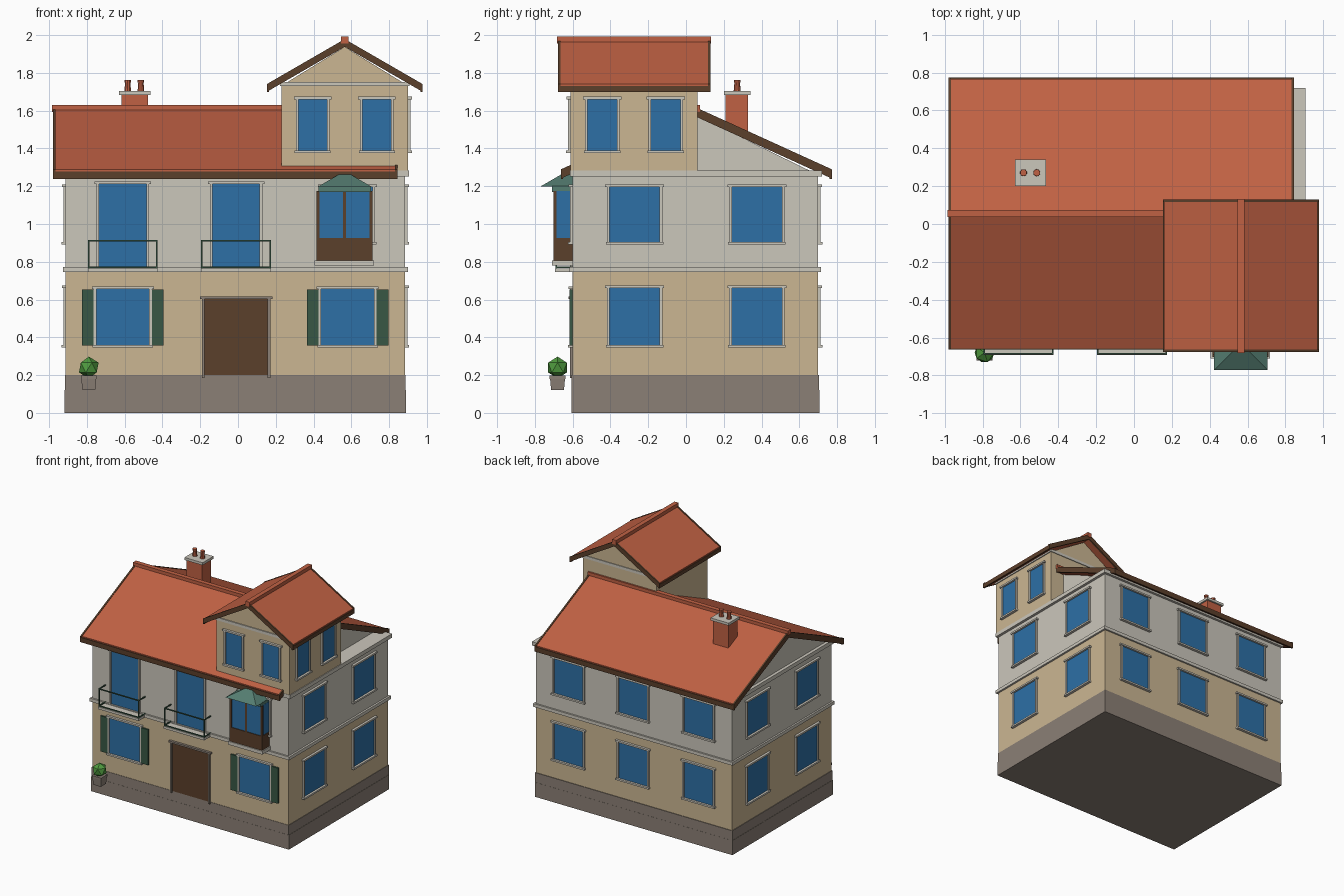
import bpy, bmesh
from math import pi
from mathutils import Vector

if "Cube" in bpy.data.objects:
    bpy.data.objects.remove(bpy.data.objects["Cube"])


def material(name, r, g, b):
    m = bpy.data.materials.new(name)
    m.use_nodes = True
    m.diffuse_color = (r, g, b, 1)
    m.node_tree.nodes["Principled BSDF"].inputs["Base Color"].default_value = (r, g, b, 1)
    return m


TAN = material("tan_plaster", .60, .47, .29)
PALE = material("pale_plaster", .60, .57, .50)
STONE = material("stone", .26, .215, .18)
GLASS = material("blue_glass", .026, .16, .38)
WOOD = material("brown_wood", .105, .05, .024)
TILE = material("roof_tile", .53, .12, .057)
GREEN = material("dark_green_paint", .04, .097, .06)
LEAF = material("leaf_green", .08, .33, .05)
COPPER = material("weathered_copper", .09, .205, .165)


def finish(name, bm, mats):
    bmesh.ops.recalc_face_normals(bm, faces=bm.faces)
    me = bpy.data.meshes.new(name)
    bm.to_mesh(me)
    bm.free()
    for m in mats:
        me.materials.append(m)
    ob = bpy.data.objects.new(name, me)
    bpy.context.collection.objects.link(ob)
    return ob


def add_box(bm, x, y, z, slot=0):
    verts = bmesh.ops.create_cube(bm, size=1)["verts"]
    for v in verts:
        v.co = Vector([(r[0] + r[1]) / 2 + c * (r[1] - r[0]) for r, c in zip((x, y, z), v.co)])
    for f in {f for v in verts for f in v.link_faces}:
        f.material_index = slot


def box(name, x, y, z, mat):
    bm = bmesh.new()
    add_box(bm, x, y, z)
    return finish(name, bm, [mat])


def prism(name, profile, axis, lo, hi, mat):
    """Extrude a profile of (side, height) points along x or y."""
    bm = bmesh.new()
    put = (lambda s, z: (lo, s, z)) if axis == "x" else (lambda s, z: (s, lo, z))
    face = bm.faces.new([bm.verts.new(put(*p)) for p in profile])
    ext = bmesh.ops.extrude_face_region(bm, geom=[face])["geom"]
    move = (hi - lo, 0, 0) if axis == "x" else (0, hi - lo, 0)
    bmesh.ops.translate(bm, vec=move, verts=[g for g in ext if isinstance(g, bmesh.types.BMVert)])
    return finish(name, bm, [mat])


def cone(name, r1, r2, x, y, z, sides, mat, turn=0):
    bm = bmesh.new()
    bmesh.ops.create_cone(bm, cap_ends=True, segments=sides, radius1=r1, radius2=r2, depth=z[1] - z[0])
    ob = finish(name, bm, [mat])
    ob.location = (x, y, (z[0] + z[1]) / 2)
    ob.rotation_euler.z = turn
    return ob


# Window: pane, frame, lintel and sill, standing off a wall facing the given side
def window(name, side, wall, centre, width, z0, z1, sill=True, frame=PALE, pane=GLASS, t=.014):
    bm = bmesh.new()
    h = width / 2
    parts = [((-h, h), .004, (z0, z1), 1),
             ((-h - t, -h), .013, (z0 - t, z1 + t), 0),
             ((h, h + t), .013, (z0 - t, z1 + t), 0),
             ((-h - t - .01, h + t + .01), .02, (z1, z1 + t), 0)]
    if sill:
        parts.append(((-h - t - .006, h + t + .006), .022, (z0 - t, z0), 0))
    out = -1 if side in ("front", "west") else 1
    for u, depth, z, slot in parts:
        across = (centre + u[0], centre + u[1])
        away = sorted((wall - out * .01, wall + out * depth))
        if side in ("front", "back"):
            add_box(bm, across, away, z, slot)
        else:
            add_box(bm, away, across, z, slot)
    return finish(name, bm, [frame, pane])


# Gabled roof: tiled slopes, rake boards at both ends, eave boards and ridge cap
def roof(name, axis, mid, half, top, eave, thick, lo, hi):
    def chevron(h, lift, t):
        drop = (top - eave) * h / half
        return [(mid - h, top - drop + lift), (mid, top + lift), (mid + h, top - drop + lift),
                (mid + h, top - drop - t), (mid, top - t), (mid - h, top - drop - t)]

    prism(name + "_tiles", chevron(half - .006, 0, thick), axis, lo + .01, hi - .01, TILE)
    for tag, a in (("start", lo), ("end", hi - .013)):
        prism(name + "_rake_board_" + tag, chevron(half, .004, thick + .003), axis, a, a + .013, WOOD)
    for tag, s in (("a", -1), ("b", 1)):
        side = sorted((mid + s * half, mid + s * (half - .012)))
        run = (lo, hi)
        x, y = (run, side) if axis == "x" else (side, run)
        box(name + "_eave_board_" + tag, x, y, (eave - thick - .004, eave - .006), WOOD)
    cap, run = (mid - .019, mid + .019), (lo - .006, hi + .003)
    x, y = (run, cap) if axis == "x" else (cap, run)
    box(name + "_ridge_cap", x, y, (top - .02, top + .018), TILE)


# Main body
X0, X1, Y0, Y1 = -.912, .884, -.602, .7
box("foundation", (-.919, .89), (-.606, .706), (0, .12), STONE)
box("plinth", (-.917, .888), (-.605, .705), (.12, .2), STONE)
box("ground_floor_wall", (X0, X1), (Y0, Y1), (.2, .75), TAN)
box("floor_band", (-.926, .9), (-.616, .714), (.745, .772), PALE)
box("upper_floor_wall", (X0, X1), (Y0, Y1), (.77, 1.26), PALE)
box("cornice", (-.926, .906), (-.614, .72), (1.252, 1.284), PALE)
prism("main_gable_wall", [(-.58, 1.27), (.68, 1.27), (.055, 1.575)], "x", -.9, .775, PALE)
roof("main_roof", "x", .055, .718, 1.612, 1.285, .042, -.98, .845)

# Tower room
box("tower_wall", (.23, .9), (-.612, .06), (1.27, 1.74), TAN)
box("tower_band", (.222, .908), (-.62, .066), (1.73, 1.753), PALE)
prism("tower_gable_wall", [(.235, 1.735), (.895, 1.735), (.565, 1.938)], "y", -.612, .06, TAN)
roof("tower_roof", "y", .565, .412, 1.975, 1.737, .034, -.677, .13)
for i, c in enumerate((.395, .735)):
    window(f"tower_front_window_{i}", "front", -.612, c, .15, 1.39, 1.66)
for i, c in enumerate((-.443, -.107)):
    window(f"tower_side_window_{i}", "east", .9, c, .155, 1.39, 1.66)

# Windows on the side and back walls
FLOORS = {"ground": (.36, .66), "upper": (.905, 1.195)}
COLUMNS = (-.61, -.01, .58)
for floor, (z0, z1) in FLOORS.items():
    for i, c in enumerate((-.272, .375)):
        window(f"{floor}_left_window_{i}", "east", X1, c, .265, z0, z1)
        window(f"{floor}_right_window_{i}", "west", X0, c, .265, z0, z1)
    for i, c in enumerate(COLUMNS):
        window(f"{floor}_back_window_{i}", "back", Y1, c, .265, z0, z1)

# Front ground floor: shuttered windows and door
for i, c in enumerate((COLUMNS[0], COLUMNS[2])):
    window(f"ground_front_window_{i}", "front", Y0, c, .28, .36, .655)
    for s in (-1, 1):
        m = c + s * .185
        box(f"shutter_{i}_{s}", (m - .031, m + .031), (Y0 - .014, Y0), (.358, .652), GREEN)
window("front_door", "front", Y0, -.01, .335, .2, .602, False, STONE, WOOD)

# Front upper floor: tall windows with balconies
window("bay_back_window", "front", Y0, .58, .265, .905, 1.195)
for i, c in enumerate(COLUMNS[:2]):
    window(f"balcony_window_{i}", "front", Y0, c, .25, .772, 1.212, False)
    a, b, front = c - .185, c + .185, -.69
    box(f"balcony_slab_{i}", (a, b), (front - .003, Y0), (.745, .765), PALE)
    bm = bmesh.new()
    r = .008
    for z in (.767, .907):
        add_box(bm, (a, b), (front, front + r), (z, z + r))
        for x in (a, b - r):
            add_box(bm, (x, x + r), (front, Y0), (z, z + r))
    for x in (a, b - r):
        add_box(bm, (x, x + r), (front, front + r), (.765, .915))
    finish(f"balcony_railing_{i}", bm, [GREEN])

# Glazed bay
box("bay_base", (.405, .72), (-.71, Y0), (.78, .808), PALE)
box("bay_panel", (.416, .712), (-.702, Y0), (.808, .925), WOOD)
box("bay_glass", (.422, .706), (-.696, Y0), (.92, 1.175), GLASS)
for i, x in enumerate((.416, .556, .696)):
    box(f"bay_post_{i}", (x, x + .016), (-.702, -.686), (.92, 1.175), WOOD)
box("bay_roof_lip", (.425, .705), (-.71, Y0), (1.17, 1.2), COPPER)
bay_roof = cone("bay_roof", .2, .02, .565, -.63, (1.198, 1.272), 4, COPPER, pi / 4)
bay_roof.data.materials[0] = COPPER

# Chimney
box("chimney_stack", (-.618, -.477), (.21, .328), (1.4, 1.685), TILE)
box("chimney_cap", (-.63, -.464), (.2, .342), (1.682, 1.703), PALE)
for i, x in enumerate((-.584, -.514)):
    cone(f"chimney_pot_{i}", .019, .014, x, .271, (1.7, 1.755), 10, TILE)
    cone(f"chimney_pot_rim_{i}", .018, .018, x, .271, (1.75, 1.763), 10, TILE)

# Potted bush
cone("plant_pot", .048, .056, -.79, -.68, (.12, .182), 4, STONE, pi / 4)
box("plant_pot_rim", (-.832, -.748), (-.722, -.638), (.18, .197), STONE)
bm = bmesh.new()
bmesh.ops.create_icosphere(bm, subdivisions=1, radius=.058)
bush = finish("bush", bm, [LEAF])
bush.location = (-.79, -.68, .24)
